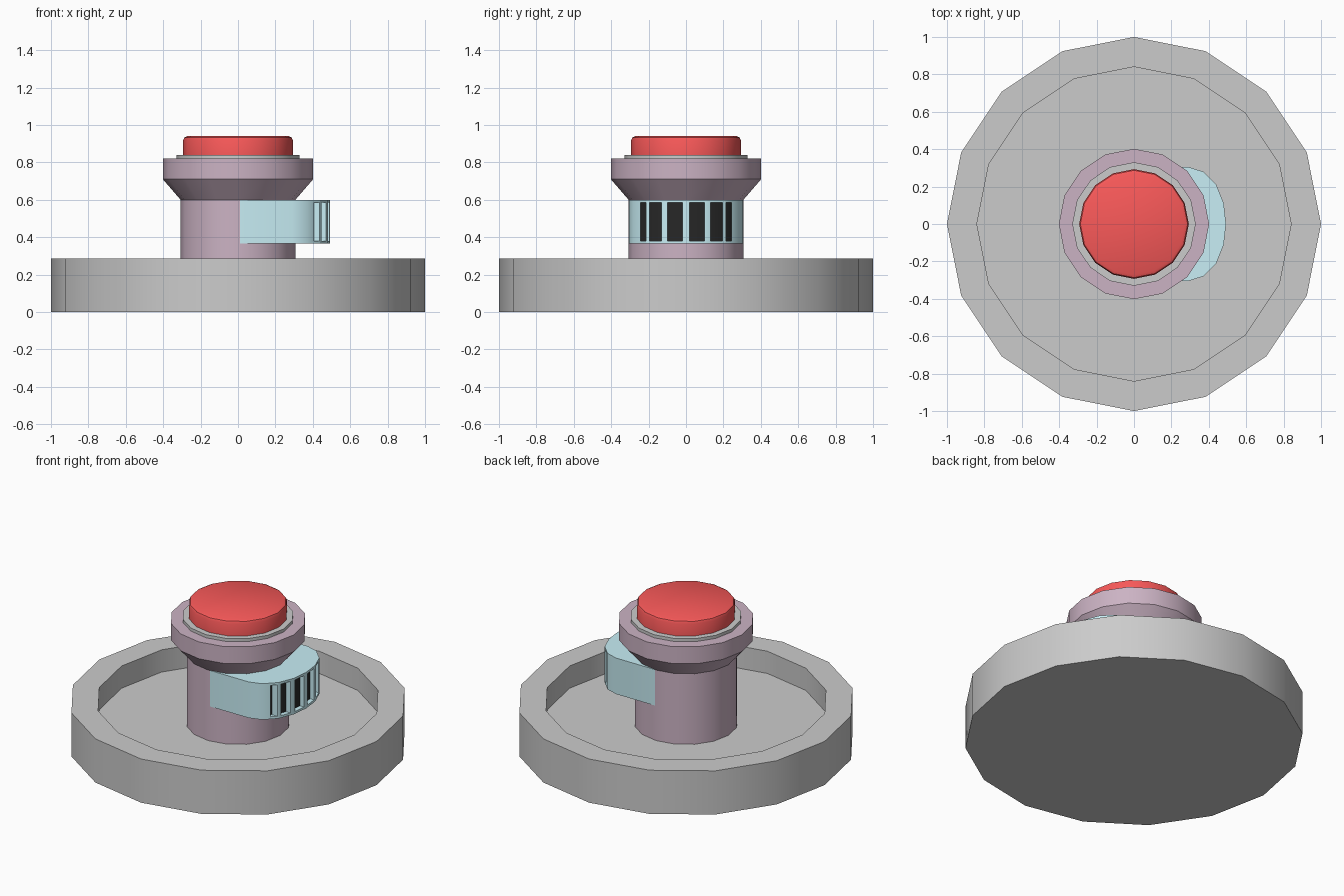
import bpy, bmesh, math

if "Cube" in bpy.data.objects:
    bpy.data.objects.remove(bpy.data.objects["Cube"])

N = 16


def material(name, rgb):
    m = bpy.data.materials.new(name)
    m.diffuse_color = (*rgb, 1)
    m.use_nodes = True
    m.node_tree.nodes["Principled BSDF"].inputs["Base Color"].default_value = m.diffuse_color
    return m


def finish(name, bm, mat=None, smooth=True):
    bmesh.ops.recalc_face_normals(bm, faces=bm.faces)
    me = bpy.data.meshes.new(name)
    bm.to_mesh(me)
    bm.free()
    ob = bpy.data.objects.new(name, me)
    bpy.context.collection.objects.link(ob)
    if mat:
        me.materials.append(mat)
    bpy.ops.object.select_all(action='DESELECT')
    ob.select_set(True)
    bpy.context.view_layer.objects.active = ob
    if smooth:
        bpy.ops.object.shade_smooth_by_angle(angle=math.radians(30))
    return ob


def lathe(name, profile, mat=None):
    """Spin (radius, z) points into a closed 16-sided solid with flat end caps."""
    bm = bmesh.new()
    rings = [[bm.verts.new((r * math.cos(2 * math.pi * i / N),
                            r * math.sin(2 * math.pi * i / N), z))
              for i in range(N)] for r, z in profile]
    for a, b in zip(rings, rings[1:]):
        for i in range(N):
            j = (i + 1) % N
            bm.faces.new((a[i], a[j], b[j], b[i]))
    bm.faces.new(rings[0])
    bm.faces.new(rings[-1])
    return finish(name, bm, mat)


def prism(name, outline, z0, z1, mat):
    bm = bmesh.new()
    face = bm.faces.new([bm.verts.new((x, y, z0)) for x, y in outline])
    ext = bmesh.ops.extrude_face_region(bm, geom=[face])
    for v in ext['geom']:
        if isinstance(v, bmesh.types.BMVert):
            v.co.z = z1
    return finish(name, bm, mat)


purple = material("purple", (0.60, 0.45, 0.55))
cyan = material("cyan", (0.58, 0.86, 0.92))
red = material("red", (0.95, 0.10, 0.10))
black = material("black", (0.02, 0.02, 0.02))

# Dished base, pedestal with flared collar, trim ring and push button
lathe("base_dish", [(1, 0), (1, 0.285), (0.84, 0.285), (0.84, 0.14)])
lathe("pedestal", [(0.307, 0.14), (0.307, 0.6), (0.402, 0.71), (0.402, 0.82)], purple)
lathe("trim_ring", [(0.33, 0.8), (0.33, 0.84)])
lathe("button", [(0.293, 0.82), (0.293, 0.918), (0.287, 0.933), (0.272, 0.94)], red)

# Side speaker housing: half outline mirrored across y
half = [(0, 0.305), (0.29, 0.305), (0.37, 0.28), (0.44, 0.21), (0.48, 0.11)]
outline = [(x, -y) for x, y in half] + [(0.492, 0)] + half[::-1]
housing = prism("speaker_housing", outline, 0.365, 0.6, cyan)

# Grille slots cut into the curved front
bm = bmesh.new()
for s in (-1, 1):
    for y0, y1 in ((0.018, 0.098), (0.132, 0.195), (0.215, 0.244)):
        new = bmesh.ops.create_cube(bm, size=1)['verts']
        for v in new:
            v.co.x = 0.33 if v.co.x < 0 else 0.6
            v.co.y = s * (y0 if v.co.y < 0 else y1)
            v.co.z = 0.38 if v.co.z < 0 else 0.585
cutter = finish("slot_cutter", bm, cyan, False)
cutter.hide_render = True
mod = housing.modifiers.new("slots", 'BOOLEAN')
mod.operation = 'DIFFERENCE'
mod.solver = 'EXACT'
mod.object = cutter
bpy.context.view_layer.objects.active = housing
bpy.ops.object.modifier_apply(modifier=mod.name)
bpy.data.objects.remove(cutter)

# Dark backing behind the slots
prism("grille_backing", [(x * 0.94, y * 0.94) for x, y in outline], 0.375, 0.59, black)
